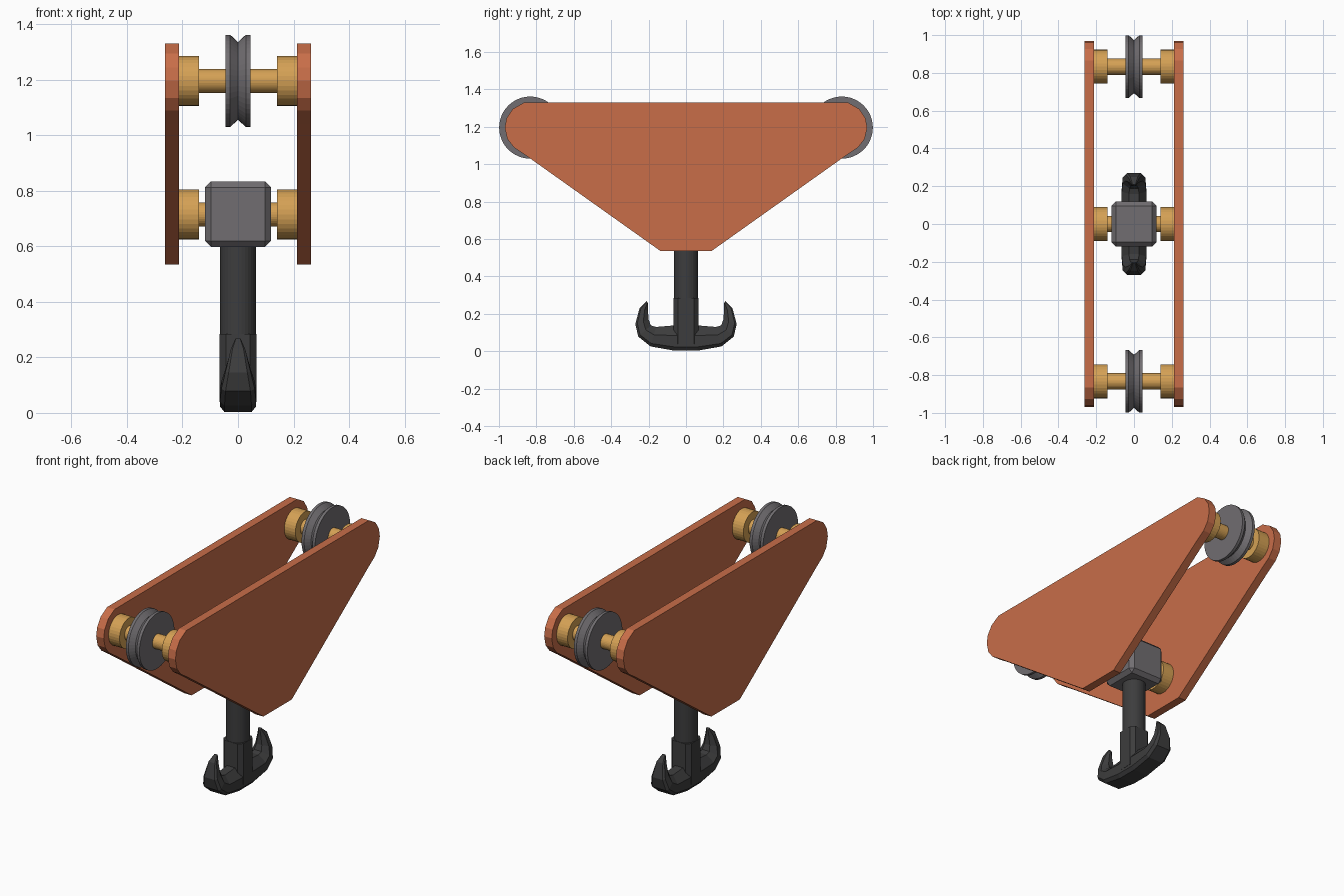
import bpy, bmesh, math
from mathutils import Matrix, Vector

if "Cube" in bpy.data.objects:
    bpy.data.objects.remove(bpy.data.objects["Cube"])


def mat(name, rgb):
    m = bpy.data.materials.new(name)
    m.diffuse_color = (*rgb, 1)
    m.use_nodes = True
    m.node_tree.nodes["Principled BSDF"].inputs["Base Color"].default_value = m.diffuse_color
    return m


ORANGE = mat("burnt orange", (0.58, 0.155, 0.066))
GOLD = mat("brass gold", (0.66, 0.355, 0.09))
GREY = mat("steel grey", (0.165, 0.155, 0.165))
DARK = mat("dark iron", (0.046, 0.046, 0.047))


def finish(name, bm, material):
    bmesh.ops.recalc_face_normals(bm, faces=bm.faces[:])
    me = bpy.data.meshes.new(name)
    bm.to_mesh(me)
    bm.free()
    me.materials.append(material)
    ob = bpy.data.objects.new(name, me)
    bpy.context.collection.objects.link(ob)
    return ob


def loft(name, rings, material):
    """Skin a list of equal-length rings and cap both ends."""
    bm = bmesh.new()
    vs = [[bm.verts.new(p) for p in r] for r in rings]
    n = len(vs[0])
    for a, b in zip(vs, vs[1:]):
        for i in range(n):
            j = (i + 1) % n
            bm.faces.new((a[i], a[j], b[j], b[i]))
    bm.faces.new(vs[0])
    bm.faces.new(vs[-1])
    return finish(name, bm, material)


def turned_x(name, profile, y, z, material, n=32):
    """Turned part along x from (x, radius) pairs."""
    rings = [[(x, y + r * math.cos(2 * math.pi * i / n), z + r * math.sin(2 * math.pi * i / n))
              for i in range(n)] for x, r in profile]
    return loft(name, rings, material)


# side plates: triangular with rounded upper ends
half = [(0.135, 0.535), (0.85, 1.043), (0.92, 1.09), (0.955, 1.135), (0.969, 1.195),
        (0.96, 1.245), (0.927, 1.295), (0.866, 1.33)]
outline = half + [(-y, z) for y, z in reversed(half)]
for side, s in (("left", -1), ("right", 1)):
    loft(side + "_side_plate", [[(s * x, y, z) for y, z in outline] for x in (0.213, 0.263)], ORANGE)

# axles with a boss against each plate
for label, y, z in (("front", -0.833, 1.196), ("back", 0.833, 1.196), ("lower", 0, 0.715)):
    turned_x(label + "_axle", [(-0.215, 0.043), (0.215, 0.043)], y, z, GOLD)
    for side, s in (("left", -1), ("right", 1)):
        turned_x(f"{label}_{side}_boss", [(s * 0.14, 0.09), (s * 0.214, 0.09)], y, z, GOLD)

# grooved pulleys
for label, y in (("front", -0.833), ("back", 0.833)):
    turned_x(label + "_pulley", [(-0.045, 0.166), (-0.028, 0.166), (0, 0.14), (0.028, 0.166), (0.045, 0.166)],
             y, 1.196, GREY, 48)

# bevelled swivel block
bm = bmesh.new()
bmesh.ops.create_cube(bm, size=0.237, matrix=Matrix.Translation((0, 0, 0.716)))
bmesh.ops.bevel(bm, geom=bm.edges[:], offset=0.022, segments=1, affect='EDGES')
finish("swivel_block", bm, GREY)

# hook shaft
bm = bmesh.new()
bmesh.ops.create_cone(bm, cap_ends=True, segments=32, radius1=0.065, radius2=0.065, depth=0.5,
                      matrix=Matrix.Translation((0, 0, 0.36)))
finish("hook_shaft", bm, DARK)

# chamfered collar where the shaft meets the hook
a, c = 0.066, 0.044
octagon = [(a, -c), (a, c), (c, a), (-c, a), (-a, c), (-a, -c), (-c, -a), (c, -a)]
loft("hook_collar", [[(x, y, z) for x, y in octagon] for z in (0.04, 0.285)], DARK)

# double hook: chamfered sections (outer point, inner point, half width)
arm = [((0.06, 0.003), (0.065, 0.138), 0.065),
       ((0.19, 0.026), (0.16, 0.13), 0.065),
       ((0.255, 0.078), (0.188, 0.138), 0.06),
       ((0.271, 0.145), (0.2, 0.17), 0.045),
       ((0.248, 0.232), (0.203, 0.215), 0.026),
       ((0.21, 0.268), (0.203, 0.256), 0.01)]
both = [((-o[0], o[1]), (-i[0], i[1]), w) for o, i, w in reversed(arm)] + arm
rings = []
for o, i, w in both:
    o, i = Vector((0, *o)), Vector((0, *i))
    section = [(0.75, 0), (1, 0.15), (1, 0.6), (0.4, 1), (-0.4, 1), (-1, 0.6), (-1, 0.15), (-0.75, 0)]
    rings.append([o.lerp(i, t) + Vector((k * w, 0, 0)) for k, t in section])
loft("double_hook", rings, DARK)
